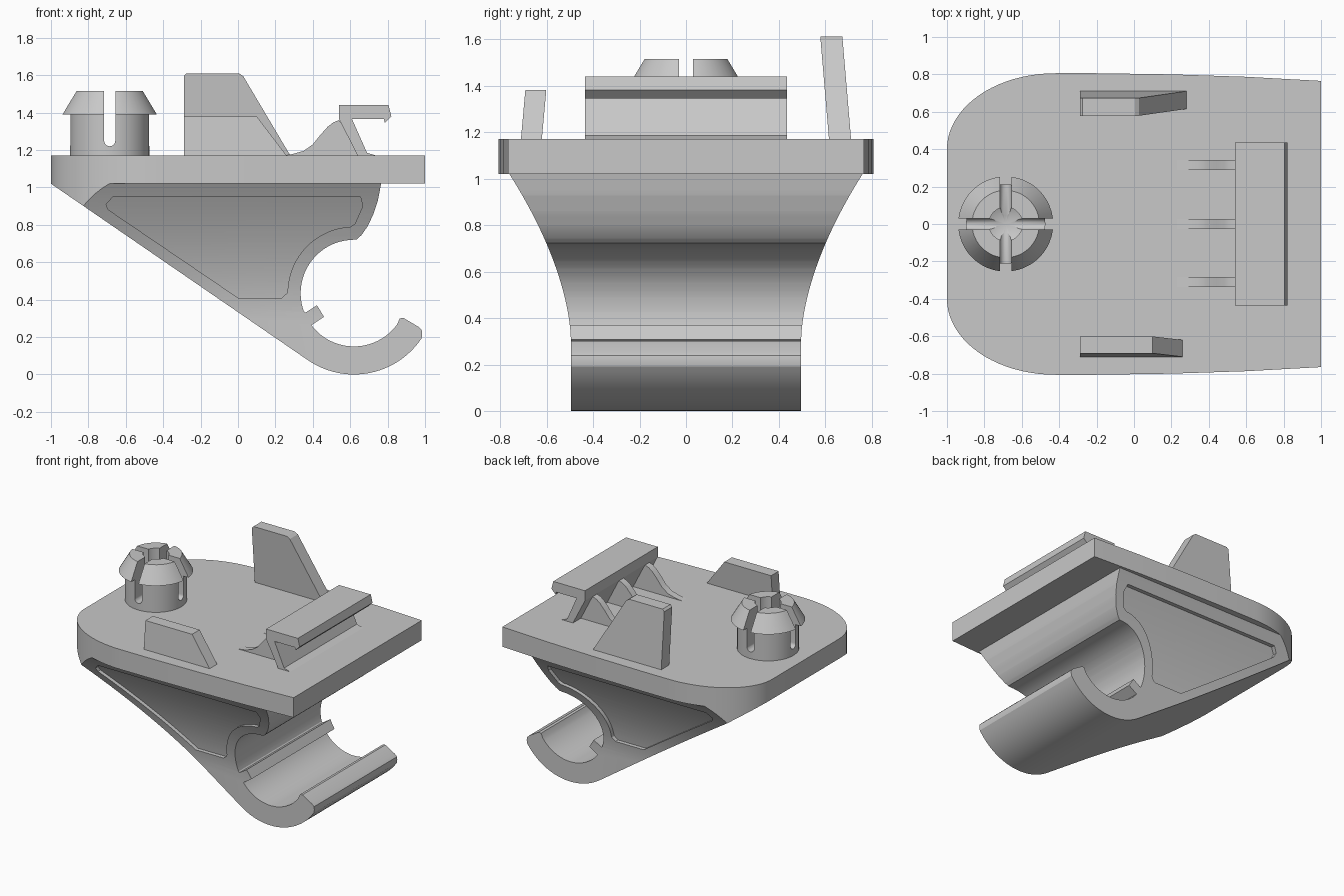
import bpy, bmesh
from math import cos, sin, pi, radians
from mathutils import Matrix

cube = bpy.data.objects.get("Cube")
if cube:
    bpy.data.objects.remove(cube, do_unlink=True)

grey = bpy.data.materials.new("light_grey_plastic")
grey.use_nodes = True
grey.diffuse_color = (0.58, 0.58, 0.58, 1)
grey.node_tree.nodes["Principled BSDF"].inputs["Base Color"].default_value = grey.diffuse_color

TOP, BASE = 1.17, 1.02


def add(name, bm):
    bmesh.ops.recalc_face_normals(bm, faces=bm.faces)
    mesh = bpy.data.meshes.new(name)
    bm.to_mesh(mesh)
    bm.free()
    mesh.materials.append(grey)
    obj = bpy.data.objects.new(name, mesh)
    bpy.context.collection.objects.link(obj)
    return obj


def prism(name, pts, axis, lo, hi, lean=0):
    """Extrude a 2D outline along an axis, optionally leaning in y with height."""
    place = {"x": lambda a, b, t: (t, a, b),
             "y": lambda a, b, t: (a, t, b),
             "z": lambda a, b, t: (a, b, t)}[axis]
    bm = bmesh.new()
    face = bm.faces.new([bm.verts.new(place(a, b, lo)) for a, b in pts])
    new = bmesh.ops.extrude_face_region(bm, geom=[face])["geom"]
    verts = [v for v in new if isinstance(v, bmesh.types.BMVert)]
    if face not in bm.faces[:] or len(bm.faces) < len(pts) + 2:
        bm.faces.new([v for v in bm.verts if v not in verts])
    bmesh.ops.translate(bm, verts=verts, vec=place(0, 0, hi - lo))
    for v in bm.verts:
        v.co.y += lean * (v.co.z - TOP)
    return add(name, bm)


def arc(cx, cz, r, start, end, n=24):
    angles = [radians(start + (end - start) * i / n) for i in range(n + 1)]
    return [(cx + r * cos(a), cz + r * sin(a)) for a in angles]


def activate(obj):
    bpy.ops.object.select_all(action="DESELECT")
    obj.select_set(True)
    bpy.context.view_layer.objects.active = obj


def boolean(obj, cutter, operation):
    mod = obj.modifiers.new("cut", "BOOLEAN")
    mod.solver = "EXACT"
    mod.operation = operation
    mod.object = cutter
    activate(obj)
    bpy.ops.object.modifier_apply(modifier=mod.name)
    bpy.data.objects.remove(cutter, do_unlink=True)


def smooth(obj, angle=25):
    activate(obj)
    bpy.ops.object.shade_smooth_by_angle(angle=radians(angle))


# Mounting plate, rounded at the left end
half = [(1, 0.765), (0.6, 0.787), (0.2, 0.8), (-0.2, 0.806)]
half += [(-0.42 + 0.58 * cos(a), 0.4 + 0.406 * sin(a))
         for a in (pi / 2 + pi / 2 * i / 20 for i in range(21))]
outline = half + [(x, -y) for x, y in reversed(half)]
plate = prism("mounting_plate", outline, "z", BASE, TOP)
smooth(plate)

# Bracket body with the curved hook
CX, CZ = 0.62, 0.435
body_profile = [(-1, BASE)]
body_profile += arc(CX, CZ, 0.435, 235.5, 326)
body_profile += [(0.985, 0.215), (0.982, 0.238), (0.965, 0.255), (0.885, 0.302), (0.865, 0.3)]
body_profile += arc(CX, CZ, 0.285, 324, 217)
body_profile += [(0.46, 0.308), (0.422, 0.37), (0.36, 0.33)]
body_profile += arc(CX, CZ, 0.285, 200, 92)
body_profile += [(0.635, 0.722), (0.66, 0.745), (0.695, 0.795), (0.725, 0.86),
                 (0.748, 0.93), (0.765, BASE)]
body = prism("hook_bracket", body_profile, "y", -0.9, 0.9)


def flared_block(name, inset):
    """Block whose sides flare outward towards the plate."""
    side = [(0.495 - inset, -0.1)]
    for i in range(25):
        t = 1.04 * i / 24
        side.append((0.495 + 0.265 * t ** 1.72 - inset, 0.3 + 0.72 * t))
    return prism(name, side + [(-y, z) for y, z in reversed(side)], "x", -1.3, 1.3)


boolean(body, flared_block("side_trim", 0), "INTERSECT")
boolean(body, prism("end_trim", outline, "z", -0.2, 1.3), "INTERSECT")

# Shallow pocket on both sides of the bracket
pocket = [(-0.705, 0.91), (-0.67, 0.948), (0.655, 0.948), (0.667, 0.9), (0.625, 0.805)]
pocket += arc(CX, CZ, 0.355, 93, 178)
pocket += [(0.262, 0.435), (0.235, 0.41), (0.0, 0.41), (-0.695, 0.882)]
pocket_cutter = prism("pocket_cutter", pocket, "y", -1, 1)
boolean(pocket_cutter, flared_block("pocket_core", 0.03), "DIFFERENCE")
boolean(body, pocket_cutter, "DIFFERENCE")
smooth(body)

# Split snap pin, turned from a profile
PX = -0.686
bm = bmesh.new()
turned = [(0, TOP - 0.02), (0.212, TOP - 0.02), (0.212, 1.39), (0.254, 1.39),
          (0.18, 1.515), (0.09, 1.515), (0.09, 1.24), (0, 1.2)]
verts = [bm.verts.new((r, 0, z)) for r, z in turned]
edges = [bm.edges.new(pair) for pair in zip(verts, verts[1:])]
bmesh.ops.spin(bm, geom=verts + edges, cent=(0, 0, 0), axis=(0, 0, 1),
               angle=2 * pi, steps=48, use_merge=False)
bmesh.ops.remove_doubles(bm, verts=bm.verts, dist=0.0005)
bmesh.ops.transform(bm, matrix=Matrix.Translation((PX, 0, 0)), verts=bm.verts)
pin = add("snap_pin", bm)
for axis, centre in (("y", PX), ("x", 0)):
    slot = arc(centre, 1.25, 0.03, 180, 360, 10)
    slot += [(centre + 0.03, 1.6), (centre - 0.03, 1.6)]
    mid = PX if axis == "x" else 0
    boolean(pin, prism("slot_cutter", slot, axis, mid - 0.4, mid + 0.4), "DIFFERENCE")
smooth(pin)

# Leaning guide fins
prism("front_fin", [(-0.29, TOP), (-0.29, 1.38), (0.1, 1.38), (0.26, TOP)],
      "y", -0.71, -0.62, lean=0.09)
prism("back_fin", [(-0.29, TOP), (-0.29, 1.595), (-0.275, 1.61), (0.005, 1.61),
                   (0.028, 1.595), (0.28, TOP)], "y", 0.615, 0.71, lean=-0.085)

# Snap clip: sloping leg with a lipped bar on top
prism("snap_clip", [(0.64, TOP), (0.54, 1.365), (0.54, 1.44), (0.805, 1.44),
                    (0.82, 1.38), (0.785, 1.345), (0.78, 1.365), (0.61, 1.365),
                    (0.69, 1.185), (0.74, TOP)], "y", -0.435, 0.435)

# Curved ribs bracing the clip
rib = [(0.23, TOP), (0.29, 1.178), (0.35, 1.195), (0.4, 1.23), (0.44, 1.28),
       (0.48, 1.325), (0.51, 1.348), (0.54, 1.36), (0.56, 1.33), (0.645, TOP)]
for label, y in (("front", -0.31), ("middle", 0), ("back", 0.315)):
    smooth(prism(label + "_clip_rib", rib, "y", y - 0.026, y + 0.026))
